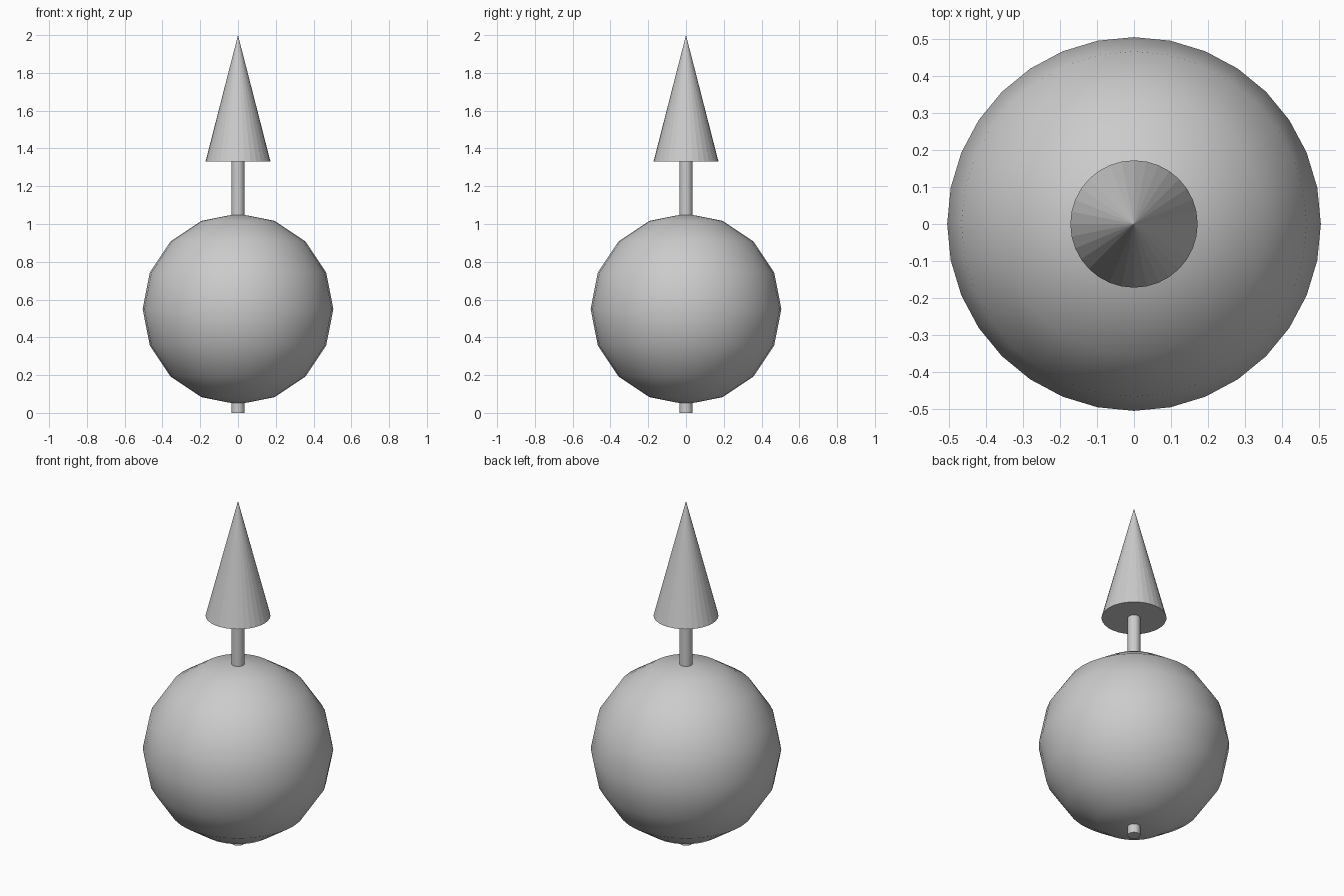
import bpy
import math

if "Cube" in bpy.data.objects:
    bpy.data.objects.remove(bpy.data.objects["Cube"])

# Single plain grey finish
grey = bpy.data.materials.new("plain_grey")
grey.diffuse_color = (0.6, 0.6, 0.6, 1.0)
grey.use_nodes = True
grey.node_tree.nodes["Principled BSDF"].inputs["Base Color"].default_value = grey.diffuse_color


def finish(name, smooth=False):
    ob = bpy.context.object
    ob.name = name
    ob.data.materials.append(grey)
    if smooth:
        bpy.ops.object.shade_smooth()
    return ob


# Round ball, coarse in height and smooth shaded
bpy.ops.mesh.primitive_uv_sphere_add(segments=32, ring_count=8, radius=0.505,
                                     location=(0, 0, 0.55))
finish("ball", smooth=True)

# Thin rod through the ball up to the spike
rod_top = 1.33
bpy.ops.mesh.primitive_cylinder_add(vertices=32, radius=0.034, depth=rod_top,
                                    location=(0, 0, rod_top / 2))
finish("rod")

# Pointed cone on top
bpy.ops.mesh.primitive_cone_add(vertices=32, radius1=0.172, radius2=0,
                                depth=2 - rod_top,
                                location=(0, 0, (2 + rod_top) / 2))
finish("spike")
